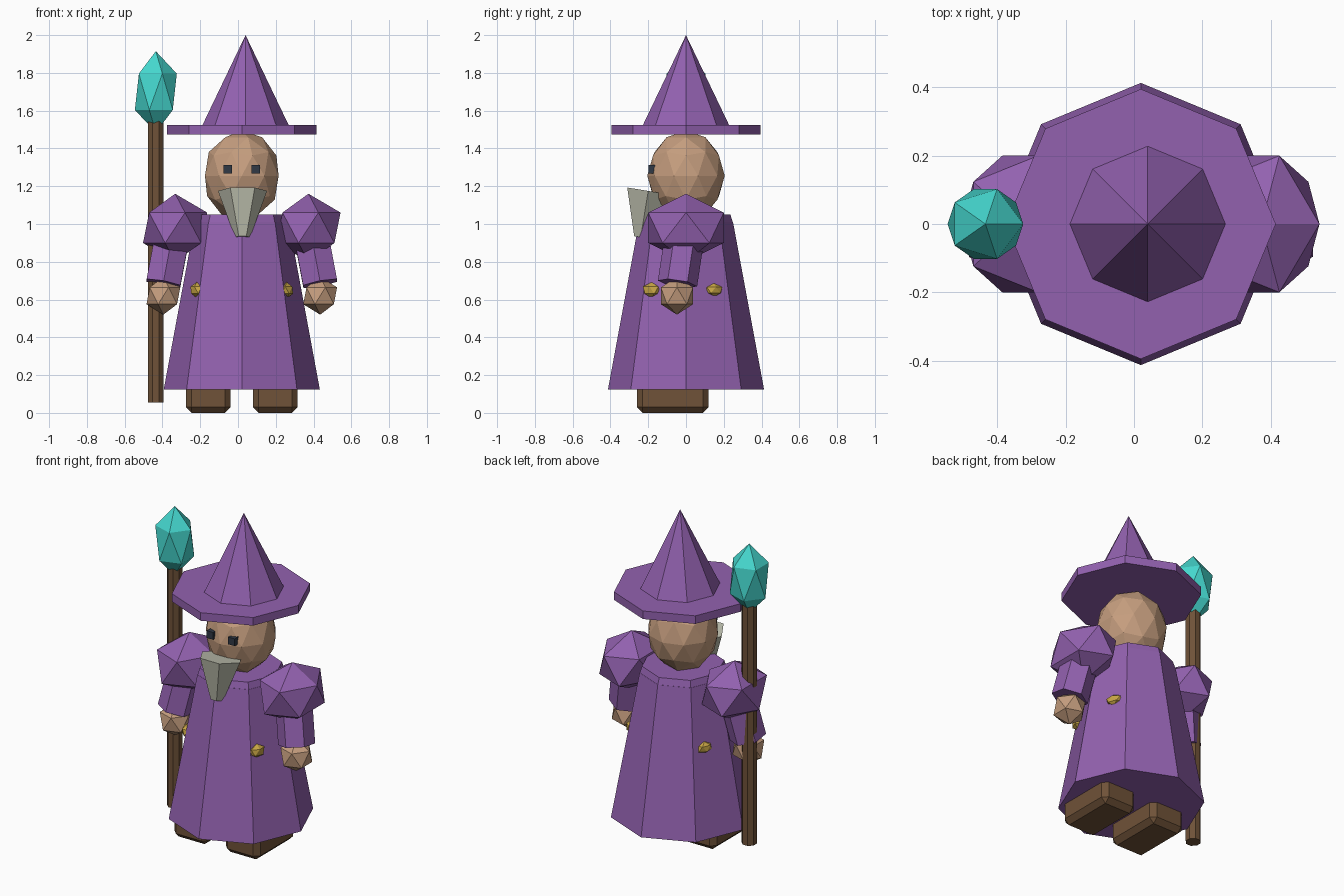
import bpy, bmesh, math
from mathutils import Vector, Matrix

if "Cube" in bpy.data.objects:
    bpy.data.objects.remove(bpy.data.objects["Cube"])

CX = 0.02  # body axis


def material(name, rgb):
    m = bpy.data.materials.new(name)
    m.diffuse_color = (*rgb, 1)
    m.use_nodes = True
    m.node_tree.nodes["Principled BSDF"].inputs["Base Color"].default_value = m.diffuse_color
    return m


PURPLE = material("purple_cloth", (0.29, 0.12, 0.43))
SKIN = material("skin", (0.56, 0.34, 0.21))
WOOD = material("brown_wood", (0.16, 0.085, 0.04))
TEAL = material("teal_crystal", (0.06, 0.68, 0.62))
BEARD = material("pale_hair", (0.52, 0.53, 0.43))
GOLD = material("gold", (0.58, 0.38, 0.06))
DARK = material("dark_eye", (0.03, 0.04, 0.06))


def finish(name, bm, mat):
    bmesh.ops.recalc_face_normals(bm, faces=bm.faces)
    me = bpy.data.meshes.new(name)
    bm.to_mesh(me)
    bm.free()
    ob = bpy.data.objects.new(name, me)
    me.materials.append(mat)
    bpy.context.collection.objects.link(ob)
    return ob


def tapered(name, p0, p1, r0, r1, sides, mat, twist=0):
    """Faceted cone or prism running from p0 to p1."""
    p0, p1 = Vector(p0), Vector(p1)
    d = p1 - p0
    rot = Vector((0, 0, 1)).rotation_difference(d).to_matrix().to_4x4()
    mtx = Matrix.Translation((p0 + p1) / 2) @ rot @ Matrix.Rotation(math.radians(twist), 4, 'Z')
    bm = bmesh.new()
    bmesh.ops.create_cone(bm, cap_ends=True, segments=sides, radius1=r0,
                          radius2=r1, depth=d.length, matrix=mtx)
    bmesh.ops.remove_doubles(bm, verts=bm.verts, dist=1e-5)
    return finish(name, bm, mat)


def ball(name, loc, scale, mat, level=1, turn=0):
    """Faceted icosphere scaled on each axis."""
    bm = bmesh.new()
    mtx = (Matrix.Translation(loc) @ Matrix.Rotation(math.radians(turn), 4, 'Z')
           @ Matrix.Diagonal((*scale, 1)))
    bmesh.ops.create_icosphere(bm, subdivisions=level, radius=1, matrix=mtx)
    return finish(name, bm, mat)


def box(name, loc, size, mat, bevel=0):
    bm = bmesh.new()
    bmesh.ops.create_cube(bm, size=1, matrix=Matrix.Translation(loc) @ Matrix.Diagonal((*size, 1)))
    ob = finish(name, bm, mat)
    if bevel:
        mod = ob.modifiers.new("bevel", 'BEVEL')
        mod.width, mod.segments = bevel, 1
    return ob


# Robe with chamfered collar
tapered("robe", (CX, 0, 0.125), (CX, 0, 1.01), 0.413, 0.249, 8, PURPLE)
tapered("collar", (CX, 0, 1.005), (CX, 0, 1.05), 0.249, 0.235, 8, PURPLE)

# Head and beard
ball("head", (CX, 0, 1.255), (0.205, 0.205, 0.24), SKIN, level=2)
tapered("beard", (CX + 0.004, -0.24, 0.93), (CX + 0.004, -0.20, 1.175),
        0.04, 0.13, 6, BEARD, twist=30)

# Hat
tapered("hat_brim", (CX, 0, 1.475), (CX, 0, 1.525), 0.395, 0.395, 8, PURPLE)
tapered("hat_cone", (0.04, 0, 1.52), (0.04, 0, 2.0), 0.23, 0, 8, PURPLE)

# Paired parts
for side, s in (("left", -1), ("right", 1)):
    box(side + "_eye", (CX + s * 0.074, -0.176, 1.29), (0.045, 0.045, 0.045), DARK)
    box(side + "_shoe", (CX + s * 0.177, -0.07, 0.08), (0.237, 0.38, 0.16), WOOD, bevel=0.03)
    ball(side + "_shoulder", (CX + s * 0.353, 0, 0.98), (0.19, 0.235, 0.18), PURPLE)
    tapered(side + "_sleeve", (CX + s * 0.415, -0.045, 0.685), (CX + s * 0.365, -0.005, 0.95),
            0.105, 0.105, 6, PURPLE)
    ball(side + "_hand", (CX + s * 0.415, -0.048, 0.62), (0.1, 0.1, 0.1), SKIN)
    # Small gold belt studs, front and back
    ball(side + "_front_stud", (CX + s * 0.238, -0.183, 0.65), (0.035, 0.052, 0.042), GOLD,
         turn=-s * 22.5)
    ball(side + "_back_stud", (CX + s * 0.25, 0.148, 0.65), (0.032, 0.052, 0.036), GOLD,
         turn=s * 22.5)

# Staff with crystal
tapered("staff", (-0.435, 0, 0.055), (-0.435, 0, 1.55), 0.044, 0.044, 8, WOOD, twist=22.5)
ball("staff_crystal", (-0.435, 0, 1.70), (0.124, 0.12, 0.215), TEAL)
